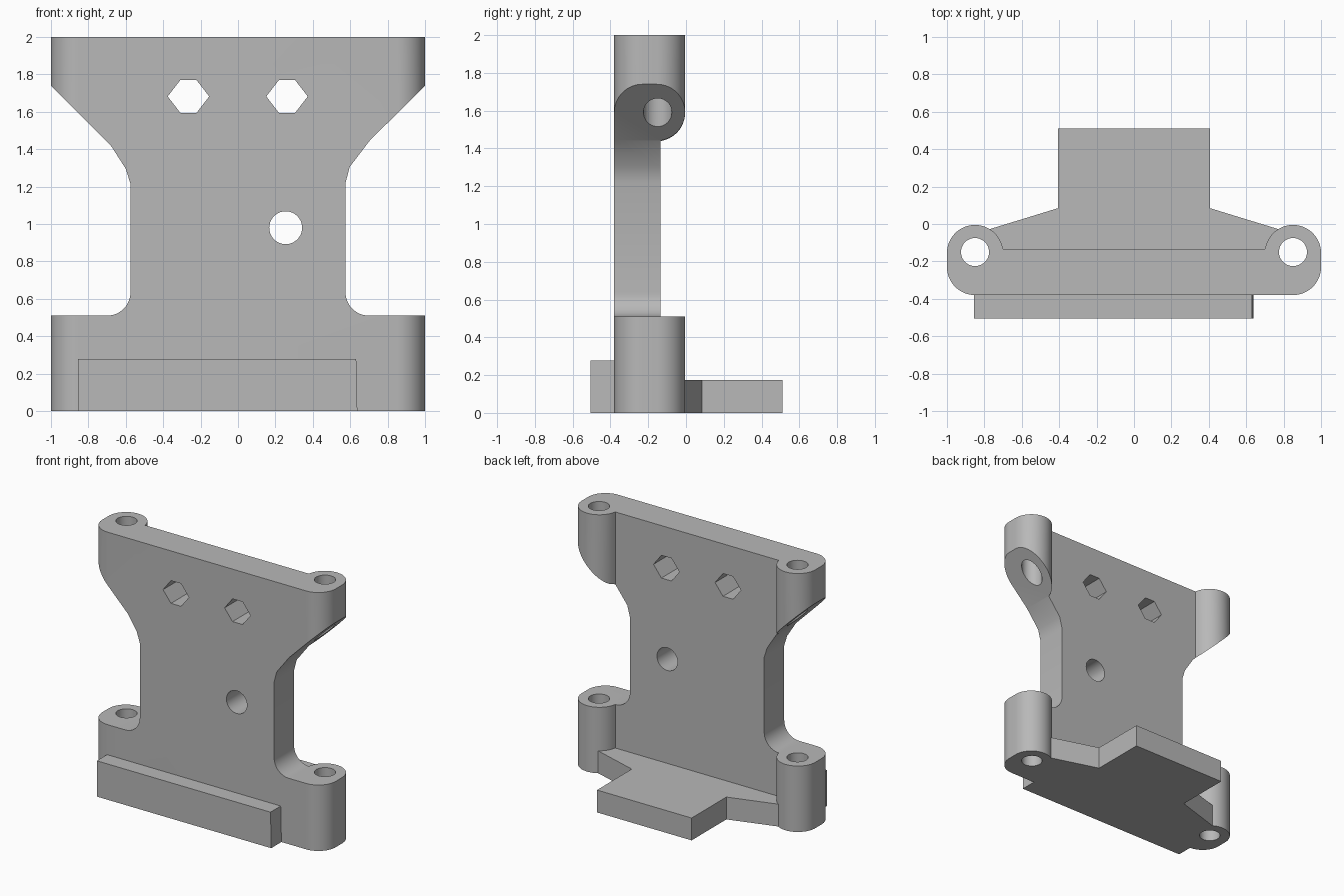
import bpy
import bmesh
from math import cos, sin, radians
from mathutils import Vector

default_cube = bpy.data.objects.get("Cube")
if default_cube:
    bpy.data.objects.remove(default_cube, do_unlink=True)

grey = bpy.data.materials.new("plain grey")
grey.use_nodes = True
colour = (0.48, 0.48, 0.48, 1)
grey.diffuse_color = colour
grey.node_tree.nodes["Principled BSDF"].inputs["Base Color"].default_value = colour


def arc(cx, cy, r, start, end, steps=16):
    angles = [radians(start + (end - start) * i / steps) for i in range(steps + 1)]
    return [(cx + r * cos(a), cy + r * sin(a)) for a in angles]


def mirror(points):
    return [(-x, y) for x, y in reversed(points)]


def prism(name, outline, low, high, axis="z"):
    """Extrude an outline along z (points are x, y) or along y (points are x, z)."""
    bm = bmesh.new()
    place = (lambda p: (p[0], p[1], low)) if axis == "z" else (lambda p: (p[0], low, p[1]))
    face = bm.faces.new([bm.verts.new(place(p)) for p in outline])
    step = Vector((0, 0, high - low)) if axis == "z" else Vector((0, high - low, 0))
    moved = bmesh.ops.extrude_face_region(bm, geom=[face])["geom"]
    bmesh.ops.translate(bm, vec=step, verts=[v for v in moved if isinstance(v, bmesh.types.BMVert)])
    bmesh.ops.recalc_face_normals(bm, faces=bm.faces)
    mesh = bpy.data.meshes.new(name)
    bm.to_mesh(mesh)
    bm.free()
    mesh.materials.append(grey)
    obj = bpy.data.objects.new(name, mesh)
    bpy.context.collection.objects.link(obj)
    return obj


def combine(target, cutter, operation):
    """Apply a boolean and remove the cutter."""
    cutter.hide_render = True
    mod = target.modifiers.new("cut", "BOOLEAN")
    mod.operation, mod.object, mod.solver = operation, cutter, "EXACT"
    graph = bpy.context.evaluated_depsgraph_get()
    result = bpy.data.meshes.new_from_object(target.evaluated_get(graph))
    target.modifiers.clear()
    target.data = result
    bpy.data.objects.remove(cutter, do_unlink=True)


# Body plan: thin plate with a rounded boss at each end
BOSS_X, BOSS_Y, BOSS_R = 0.85, -0.155, 0.15
FRONT, BACK = -0.38, -0.135
end_plan = arc(BOSS_X, FRONT + BOSS_R, BOSS_R, -90, 0) + arc(BOSS_X, BOSS_Y, BOSS_R, 0, 172, 28)
end_plan[-1] = (BOSS_X - BOSS_R, BACK)
body = prism("bracket_body", end_plan + mirror(end_plan), 0, 2)

# Waisted front silhouette
foot = [(1.1, -0.1), (1.1, 0.51)] + arc(0.7, 0.635, 0.125, 270, 180, 12)
right_top = [(0.575, 1.22), (0.597, 1.305), (0.703, 1.444), (1, 1.74), (1.1, 1.84), (1.1, 2.1)]
left_top = [(-1.1, 2.1), (-1.1, 1.84), (-1, 1.74), (-0.676, 1.414), (-0.6, 1.295), (-0.575, 1.215)]
silhouette = foot + right_top + left_top + mirror(foot)
combine(body, prism("silhouette_cutter", silhouette, -0.6, 0.2, "y"), "INTERSECT")

# Vertical holes through the bosses
for side in (-1, 1):
    ring = arc(side * BOSS_X, BOSS_Y + 0.005, 0.075, 0, 360, 40)[:-1]
    combine(body, prism("boss_hole_cutter", ring, -0.1, 2.1), "DIFFERENCE")

# Hexagonal holes and one round hole through the plate
for x in (-0.265, 0.262):
    hexagon = [(x + a, 1.682 + b) for a, b in
               ((0.111, 0), (0.043, 0.088), (-0.043, 0.088),
                (-0.111, 0), (-0.043, -0.088), (0.043, -0.088))]
    combine(body, prism("hex_hole_cutter", hexagon, -0.6, 0.2, "y"), "DIFFERENCE")
round_hole = arc(0.255, 0.98, 0.088, 0, 360, 40)[:-1]
combine(body, prism("round_hole_cutter", round_hole, -0.6, 0.2, "y"), "DIFFERENCE")

# Stepped shelf at the back, tapering into the bosses
half_shelf = [(0.72, BACK), (0.76, -0.08), (0.78, -0.03), (0.405, 0.085), (0.405, 0.51)]
shelf = prism("rear_shelf", half_shelf + mirror(half_shelf), 0, 0.173)

# Off-centre bar along the lower front
bar = prism("front_bar", [(-0.855, 0), (0.638, 0), (0.632, 0.277), (-0.855, 0.277)],
            -0.505, FRONT, "y")

for obj in (body, shelf, bar):
    bpy.ops.object.select_all(action="DESELECT")
    obj.select_set(True)
    bpy.context.view_layer.objects.active = obj
    bpy.ops.object.shade_smooth_by_angle(angle=radians(30))
